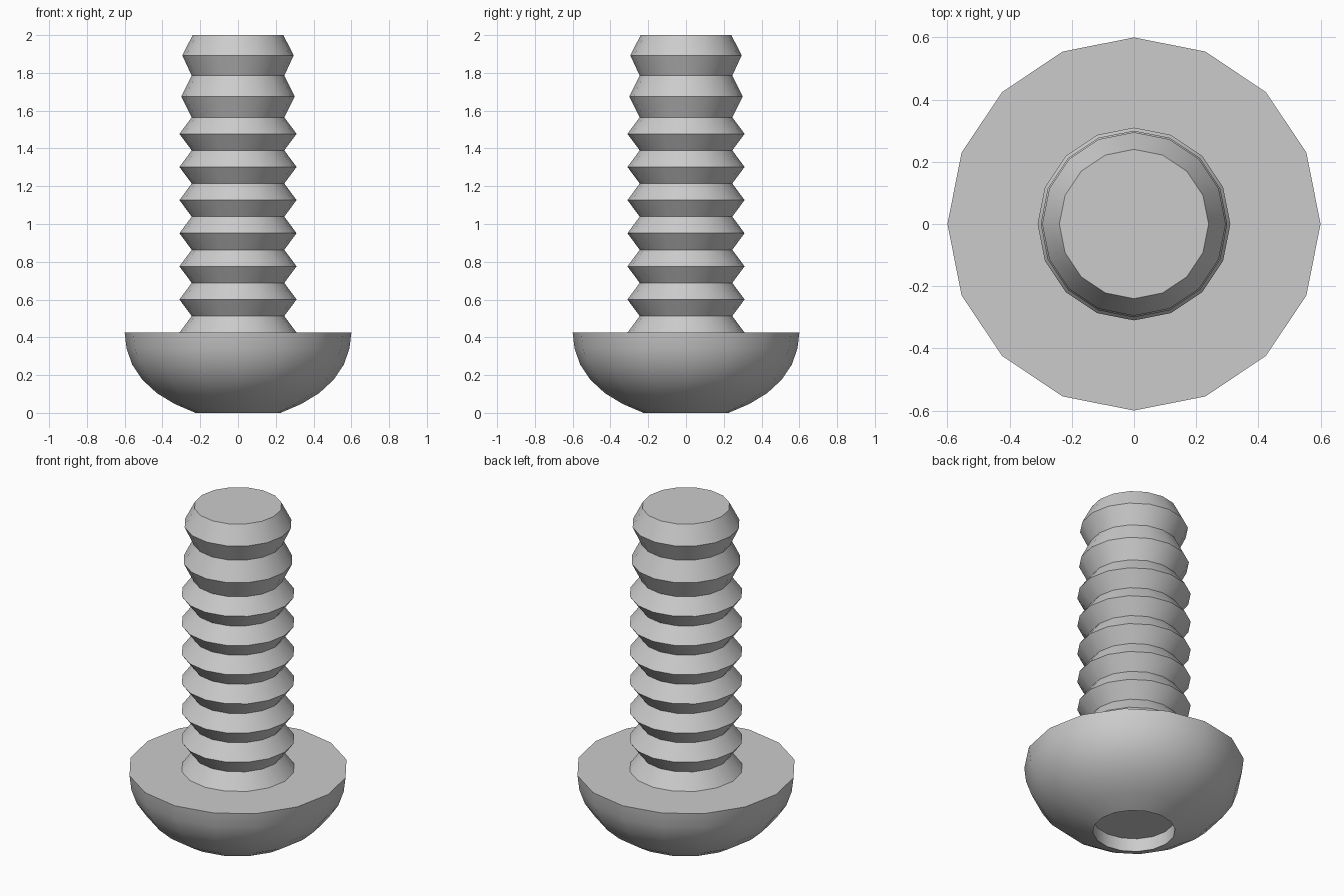
import bpy, bmesh, math

if "Cube" in bpy.data.objects:
    bpy.data.objects.remove(bpy.data.objects["Cube"])

SIDES = 16


def lathe(name, profile):
    """Revolve (radius, z) points around z, capping both ends."""
    bm = bmesh.new()
    rings = []
    for r, z in profile:
        rings.append([bm.verts.new((r * math.cos(math.tau * i / SIDES),
                                    r * math.sin(math.tau * i / SIDES), z))
                      for i in range(SIDES)])
    for a, b in zip(rings, rings[1:]):
        for i in range(SIDES):
            j = (i + 1) % SIDES
            bm.faces.new((a[i], a[j], b[j], b[i]))
    bm.faces.new(rings[0][::-1])
    bm.faces.new(rings[-1])
    bmesh.ops.recalc_face_normals(bm, faces=bm.faces)
    mesh = bpy.data.meshes.new(name)
    bm.to_mesh(mesh)
    bm.free()
    obj = bpy.data.objects.new(name, mesh)
    bpy.context.collection.objects.link(obj)
    bpy.ops.object.select_all(action='DESELECT')
    obj.select_set(True)
    bpy.context.view_layer.objects.active = obj
    bpy.ops.object.shade_smooth_by_angle(angle=math.radians(30))
    return obj


# Whole bolt as one closed profile: socket recess, domed head, shoulder
profile = [(0.225, 0.08), (0.225, 0.0), (0.335, 0.047), (0.43, 0.105),
           (0.506, 0.175), (0.56, 0.255), (0.59, 0.34), (0.60, 0.425)]

# Fine threads on the lower shank
pitch = (1.565 - 0.425) / 6.5
for i in range(7):
    z = 0.425 + i * pitch
    profile += [(0.31, z), (0.245, z + pitch / 2)]

# Two coarser threads at the tip
profile += [(0.30, 1.675), (0.245, 1.785), (0.295, 1.893), (0.24, 2.0)]

lathe("bolt", profile)
